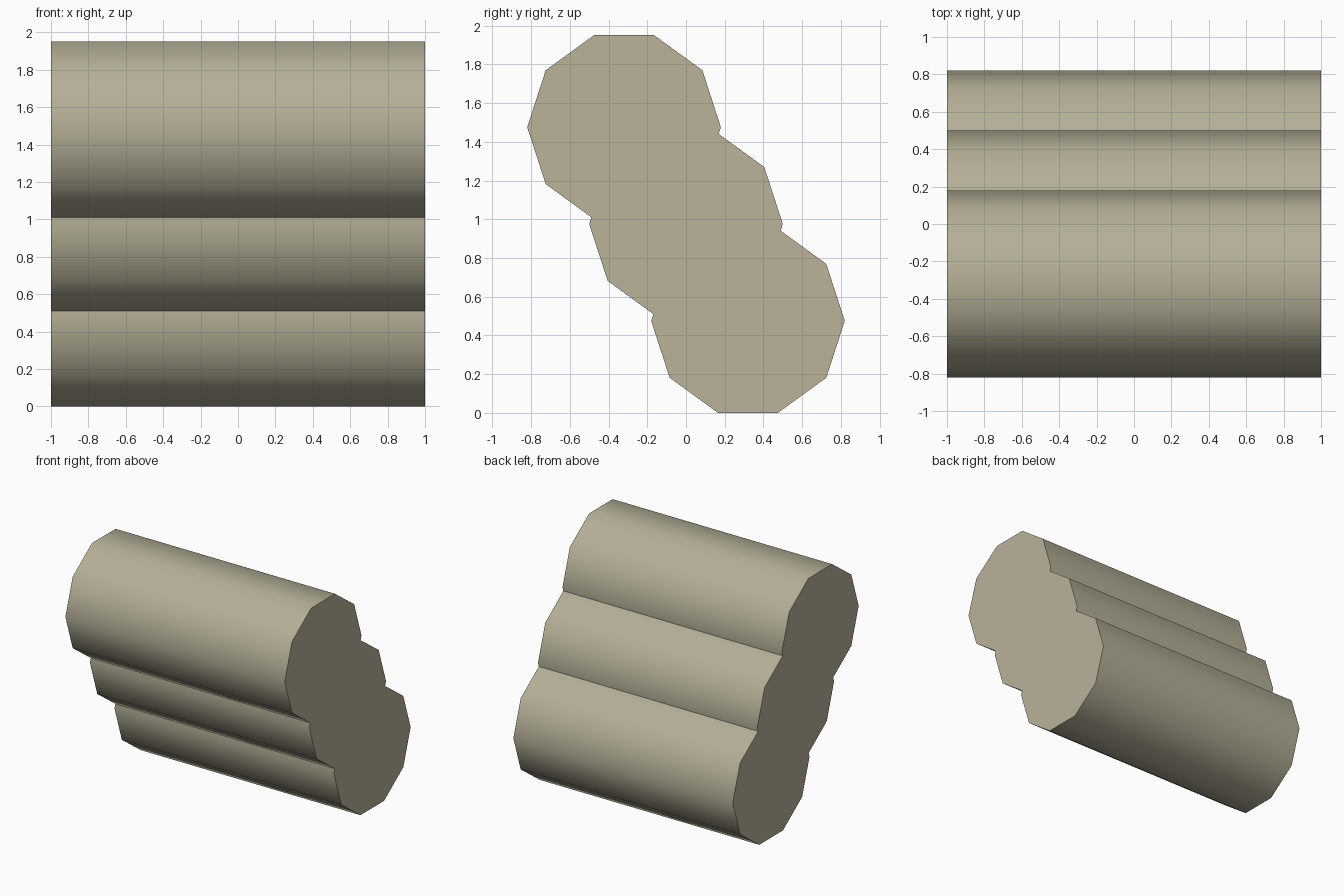
import bpy, bmesh, math

if "Cube" in bpy.data.objects:
    bpy.data.objects.remove(bpy.data.objects["Cube"])

RADIUS, LENGTH, SIDES = 0.5, 2.0, 10


def material(name, rgb):
    mat = bpy.data.materials.new(name)
    mat.diffuse_color = (*rgb, 1)
    mat.use_nodes = True
    mat.node_tree.nodes["Principled BSDF"].inputs["Base Color"].default_value = mat.diffuse_color
    return mat


bark = material("bark", (0.455, 0.43, 0.31))
cut_wood = material("cut_wood", (0.49, 0.445, 0.33))


def log(name, y, z):
    """Ten-sided log lying along x, with a corner pointing at +y and -y."""
    bm = bmesh.new()
    ring = [bm.verts.new((-LENGTH / 2,
                          y + RADIUS * math.cos(2 * math.pi * i / SIDES),
                          z + RADIUS * math.sin(2 * math.pi * i / SIDES)))
            for i in range(SIDES)]
    cap = bm.faces.new(ring)
    ext = bmesh.ops.extrude_face_region(bm, geom=[cap], use_keep_orig=True)
    moved = [g for g in ext["geom"] if isinstance(g, bmesh.types.BMVert)]
    bmesh.ops.translate(bm, verts=moved, vec=(LENGTH, 0, 0))
    bmesh.ops.recalc_face_normals(bm, faces=bm.faces)
    # Smooth rounded bark sides, flat cut caps with sharp rims
    for f in bm.faces:
        f.smooth = len(f.verts) == 4
        f.material_index = 0 if f.smooth else 1
    for e in bm.edges:
        e.smooth = all(f.smooth for f in e.link_faces)
    mesh = bpy.data.meshes.new(name)
    bm.to_mesh(mesh)
    bm.free()
    mesh.materials.append(bark)
    mesh.materials.append(cut_wood)
    obj = bpy.data.objects.new(name, mesh)
    bpy.context.collection.objects.link(obj)
    return obj


# Three overlapping logs stepping up and forward
base = RADIUS * math.sin(math.radians(72))
for i, name in enumerate(("lower_log", "middle_log", "upper_log")):
    log(name, 0.32 * (1 - i), base + 0.5 * i)
